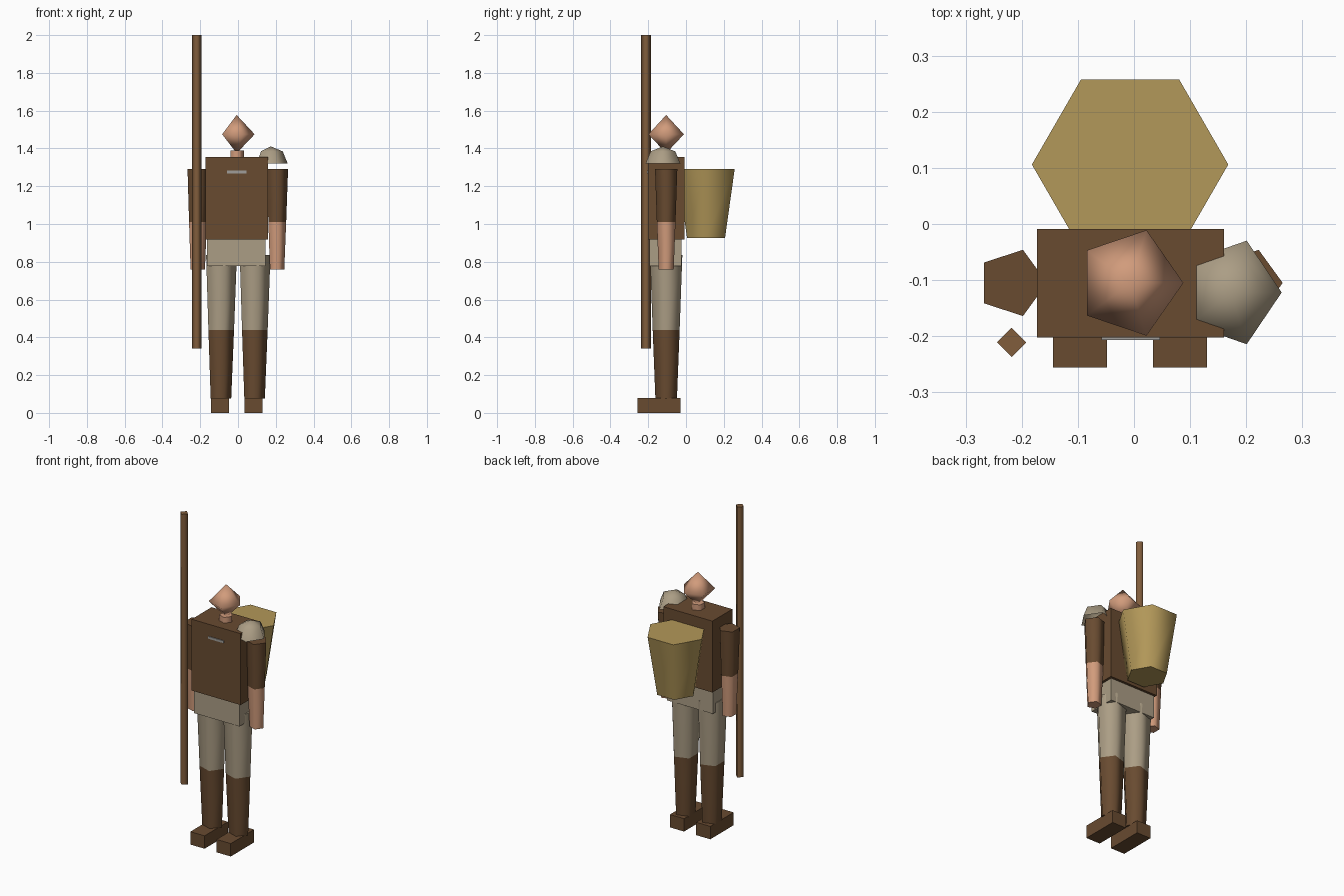
import bpy, bmesh, math

if "Cube" in bpy.data.objects:
    bpy.data.objects.remove(bpy.data.objects["Cube"], do_unlink=True)


def material(name, r, g, b):
    m = bpy.data.materials.new(name)
    m.use_nodes = True
    m.diffuse_color = (r, g, b, 1)
    bsdf = next(n for n in m.node_tree.nodes if n.type == 'BSDF_PRINCIPLED')
    bsdf.inputs["Base Color"].default_value = (r, g, b, 1)
    return m


leather = material("dark brown leather", 0.14, 0.07, 0.03)
wood = material("staff wood", 0.22, 0.11, 0.045)
skin = material("skin", 0.64, 0.33, 0.2)
cloth = material("beige cloth", 0.41, 0.34, 0.235)
canvas = material("ochre canvas", 0.45, 0.315, 0.1)
metal = material("grey metal", 0.35, 0.34, 0.32)

MID = -0.007    # body centre line
DEPTH = -0.105  # body centre in y


def finish(name, bm, mats):
    bmesh.ops.recalc_face_normals(bm, faces=bm.faces)
    mesh = bpy.data.meshes.new(name)
    bm.to_mesh(mesh)
    bm.free()
    for m in mats:
        mesh.materials.append(m)
    ob = bpy.data.objects.new(name, mesh)
    bpy.context.collection.objects.link(ob)
    return ob


def box(name, mat, x, y, z):
    """Box from (min, max) ranges."""
    bm = bmesh.new()
    bmesh.ops.create_cube(bm, size=1)
    for v in bm.verts:
        for i, (lo, hi) in enumerate((x, y, z)):
            v.co[i] = hi if v.co[i] > 0 else lo
    return finish(name, bm, [mat])


def loft(name, mats, sides, centre, profile, scale_x=1, cap_bottom=True):
    """Stack of (radius, z) rings, one material per band; zero radius is a tip."""
    bm = bmesh.new()
    rings = []
    for r, z in profile:
        count = sides if r else 1
        angles = [math.tau * i / sides for i in range(count)]
        rings.append([bm.verts.new((centre[0] + r * scale_x * math.cos(a),
                                    centre[1] + r * math.sin(a), z)) for a in angles])
    for band, (low, high) in enumerate(zip(rings, rings[1:])):
        for i in range(sides):
            j = (i + 1) % sides
            corners = [low[i % len(low)], low[j % len(low)],
                       high[j % len(high)], high[i % len(high)]]
            face = bm.faces.new(list(dict.fromkeys(corners)))
            face.smooth = True
            face.material_index = min(band, len(mats) - 1)
    if cap_bottom and len(rings[0]) > 1:
        bm.faces.new(rings[0][::-1])
    if len(rings[-1]) > 1:
        bm.faces.new(rings[-1]).material_index = len(mats) - 1
    return finish(name, bm, mats)


# Torso and hem of the tunic
box("torso", leather, (-0.173, 0.16), (-0.202, -0.009), (0.917, 1.355))
box("tunic_hem", cloth, (-0.165, 0.145), (-0.193, -0.024), (0.778, 0.917))
box("chest_clasp", metal, (-0.058, 0.046), (-0.207, -0.2), (1.268, 1.282))

# Neck and head
loft("neck", [skin], 5, (MID, DEPTH), [(0.039, 1.33), (0.039, 1.39)])
loft("head", [skin], 5, (MID, DEPTH), [(0, 1.375), (0.099, 1.475), (0, 1.577)], 0.96)

# Limbs
for side, s in (("left", 1), ("right", -1)):
    leg_x = MID + s * 0.089
    loft(side + "_leg", [leather, cloth], 5, (leg_x, DEPTH),
         [(0.06, 0.075), (0.075, 0.44), (0.09, 0.835)])
    box(side + "_foot", leather, (leg_x - 0.048, leg_x + 0.048), (-0.256, -0.03), (0, 0.079))
    loft(side + "_arm", [skin, leather], 5, (MID + s * 0.21, DEPTH),
         [(0.042, 0.76), (0.052, 1.01), (0.062, 1.29)])

# Pad on the left shoulder, an open half dome
pad = [(0.097 * math.cos(a), 1.32 + 0.091 * math.sin(a))
       for a in (0, math.pi / 4)] + [(0, 1.411)]
loft("shoulder_pad", [cloth], 5, (0.173, -0.122), pad, 0.93, cap_bottom=False)

# Basket on the back
loft("back_basket", [canvas], 6, (MID, 0.106), [(0.116, 0.925), (0.175, 1.29)])

# Staff by the right hand
loft("staff", [wood], 4, (-0.218, -0.211), [(0.026, 0.34), (0.026, 2.0)])
